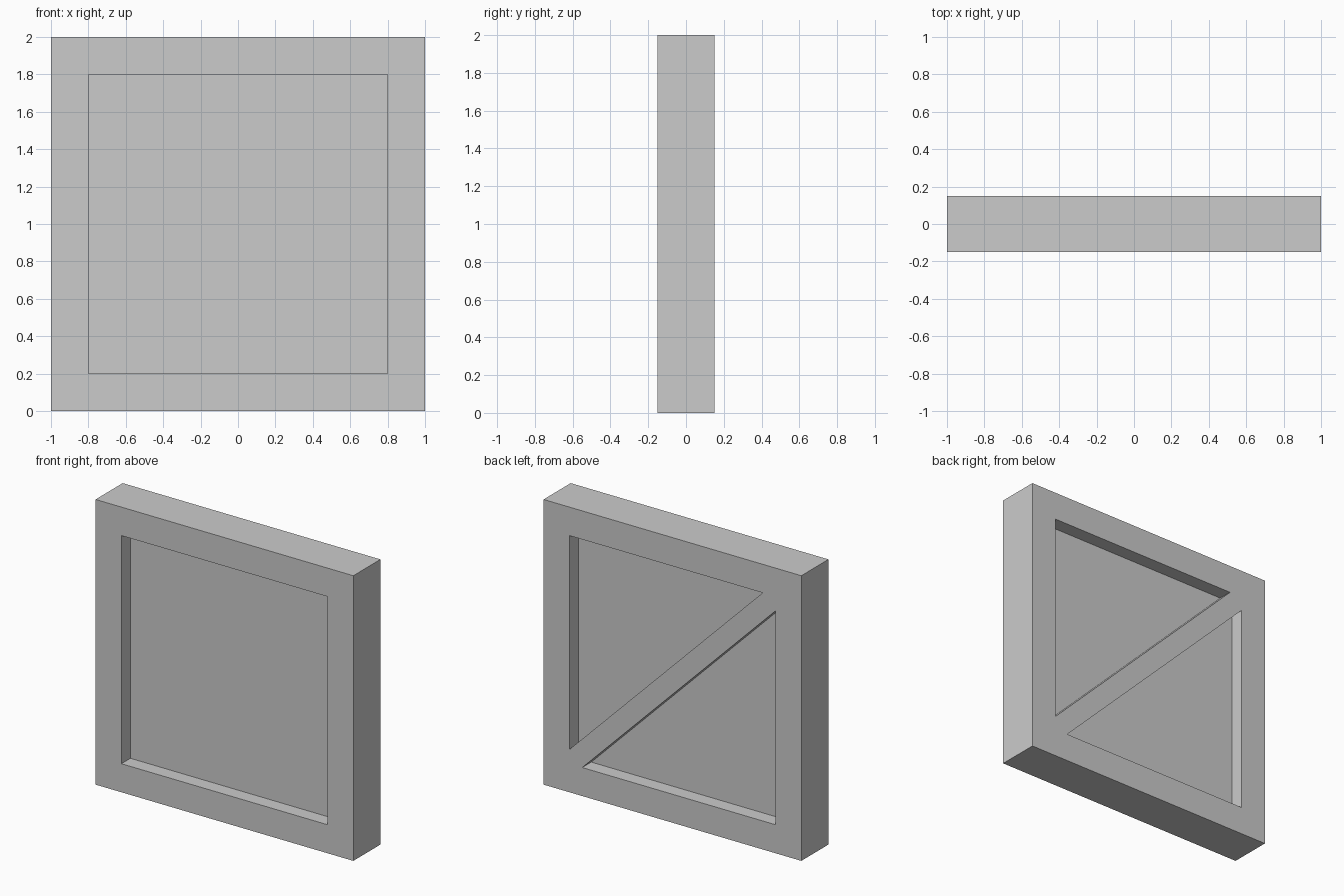
import bpy, bmesh

if "Cube" in bpy.data.objects:
    bpy.data.objects.remove(bpy.data.objects["Cube"])

HALF, DEPTH, BORDER, POCKET, GAP = 1.0, 0.15, 0.2, 0.1, 0.1


def prism(name, outline, y0, y1):
    """Extrude an x-z outline from y0 to y1."""
    bm = bmesh.new()
    face = bm.faces.new([bm.verts.new((x, y0, z)) for x, z in outline])
    ext = bmesh.ops.extrude_face_region(bm, geom=[face])
    moved = [g for g in ext["geom"] if isinstance(g, bmesh.types.BMVert)]
    bmesh.ops.translate(bm, verts=moved, vec=(0, y1 - y0, 0))
    bmesh.ops.recalc_face_normals(bm, faces=bm.faces)
    mesh = bpy.data.meshes.new(name)
    bm.to_mesh(mesh)
    bm.free()
    obj = bpy.data.objects.new(name, mesh)
    bpy.context.collection.objects.link(obj)
    return obj


def square(r):
    return [(-r, 1 - r), (r, 1 - r), (r, 1 + r), (-r, 1 + r)]


# Solid square block
panel = prism("braced_panel", square(HALF), -DEPTH, DEPTH)

# Front square pocket
i = HALF - BORDER
cutters = [prism("front_pocket", square(i), -DEPTH - 0.1, -DEPTH + POCKET)]

# Two triangular back pockets, leaving a diagonal brace between them
for s, label in ((1, "upper"), (-1, "lower")):
    tri = [(s * i, 1 + s * i), (s * (GAP - i), 1 + s * i), (s * i, 1 + s * (GAP - i))]
    cutters.append(prism(label + "_back_pocket", tri, DEPTH - POCKET, DEPTH + 0.1))

# Carve the pockets and discard the cutters
bpy.context.view_layer.objects.active = panel
panel.select_set(True)
for c in cutters:
    c.hide_render = True
    mod = panel.modifiers.new(c.name, "BOOLEAN")
    mod.operation, mod.solver, mod.object = "DIFFERENCE", "EXACT", c
    bpy.ops.object.modifier_apply(modifier=mod.name)
    bpy.data.objects.remove(c)
